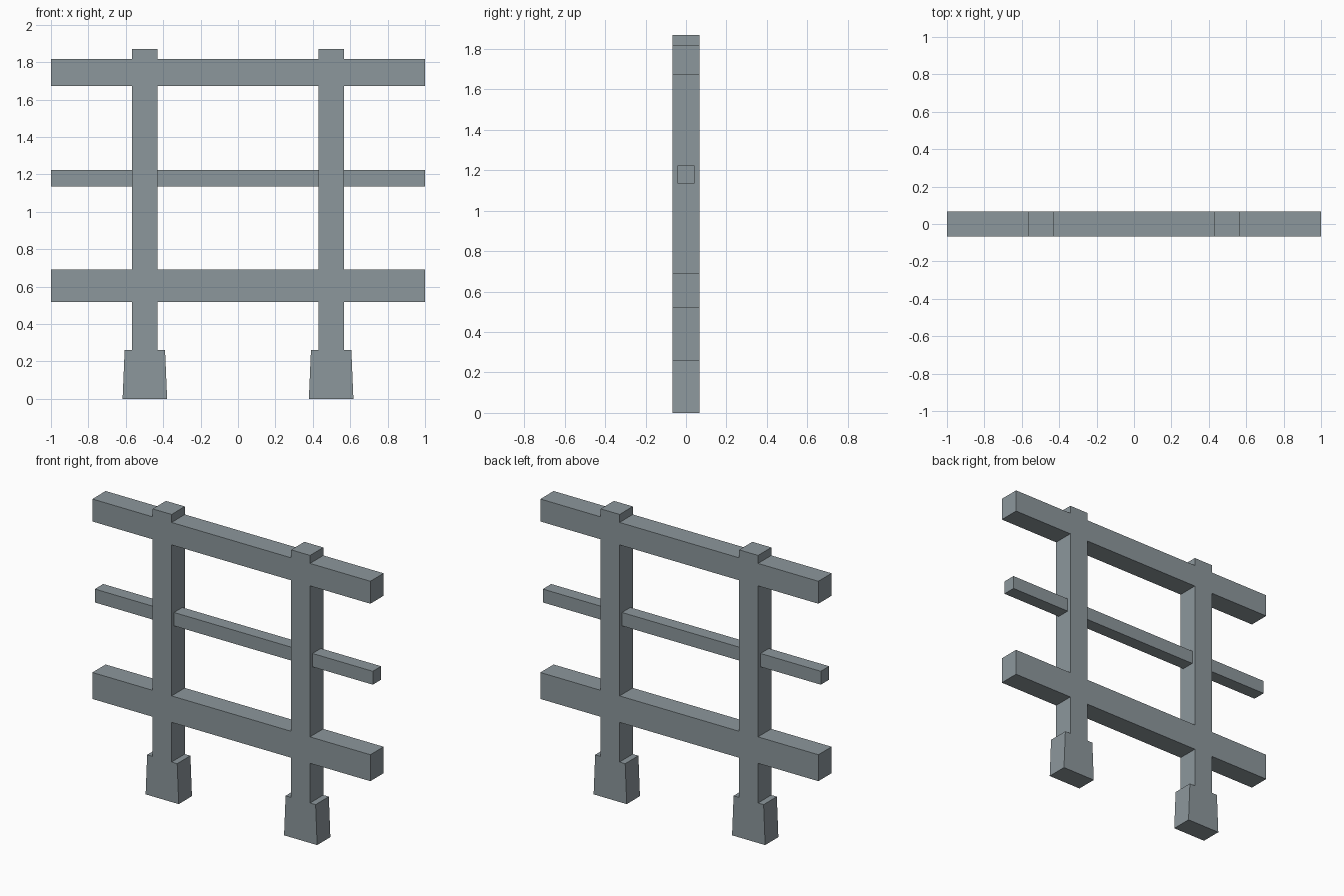
import bpy
import bmesh

if "Cube" in bpy.data.objects:
    bpy.data.objects.remove(bpy.data.objects["Cube"])

POST_X, POST_HALF = 0.498, 0.068   # post centre and half width
DEPTH = 0.068                      # half depth of posts and rails

# Blue-grey paint
paint = bpy.data.materials.new("blue_grey")
paint.diffuse_color = (0.265, 0.31, 0.333, 1)
paint.use_nodes = True
paint.node_tree.nodes["Principled BSDF"].inputs["Base Color"].default_value = paint.diffuse_color


def extrude_outline(name, points, half_depth):
    """Closed solid from an x/z outline, extruded along y."""
    bm = bmesh.new()
    face = bm.faces.new([bm.verts.new((x, -half_depth, z)) for x, z in points])
    result = bmesh.ops.extrude_face_region(bm, geom=[face])
    moved = [v for v in result["geom"] if isinstance(v, bmesh.types.BMVert)]
    bmesh.ops.translate(bm, verts=moved, vec=(0, 2 * half_depth, 0))
    bmesh.ops.recalc_face_normals(bm, faces=bm.faces)
    mesh = bpy.data.meshes.new(name)
    bm.to_mesh(mesh)
    bm.free()
    mesh.materials.append(paint)
    obj = bpy.data.objects.new(name, mesh)
    bpy.context.collection.objects.link(obj)
    return obj


def bar(name, x0, x1, z0, z1, half_depth):
    return extrude_outline(name, [(x0, z0), (x1, z0), (x1, z1), (x0, z1)], half_depth)


# Half of one bay's silhouette, bottom to top: distance from post centre, height
foot = [(0.119, 0), (0.108, 0.26), (POST_HALF, 0.26)]
lower_rail = [(POST_HALF, 0.518), (0.5, 0.518), (0.5, 0.69), (POST_HALF, 0.69)]
upper_rail = [(POST_HALF, 1.672), (0.5, 1.672), (0.5, 1.818), (POST_HALF, 1.818)]
post_top = [(POST_HALF, 1.87)]
half = foot + lower_rail + upper_rail + post_top

# Two flush bays: tapered foot, post and both wide rails, meeting at x = 0
for side, sign in (("left", -1), ("right", 1)):
    def place(d, z):
        # rail ends land on the seam and the outer end
        offset = 0.5 if abs(d) == 0.5 else POST_X
        return (sign * offset + d, z)
    outline = [place(d, z) for d, z in half]
    outline += [place(-d, z) for d, z in reversed(half)]
    extrude_outline(f"{side}_post_and_rails", outline, DEPTH)

# Thin middle rail, butting against the posts
inner, outer = POST_X - POST_HALF, POST_X + POST_HALF
for name, x0, x1 in (("middle_rail_left", -1, -outer),
                     ("middle_rail_centre", -inner, inner),
                     ("middle_rail_right", outer, 1)):
    bar(name, x0, x1, 1.136, 1.223, 0.043)
